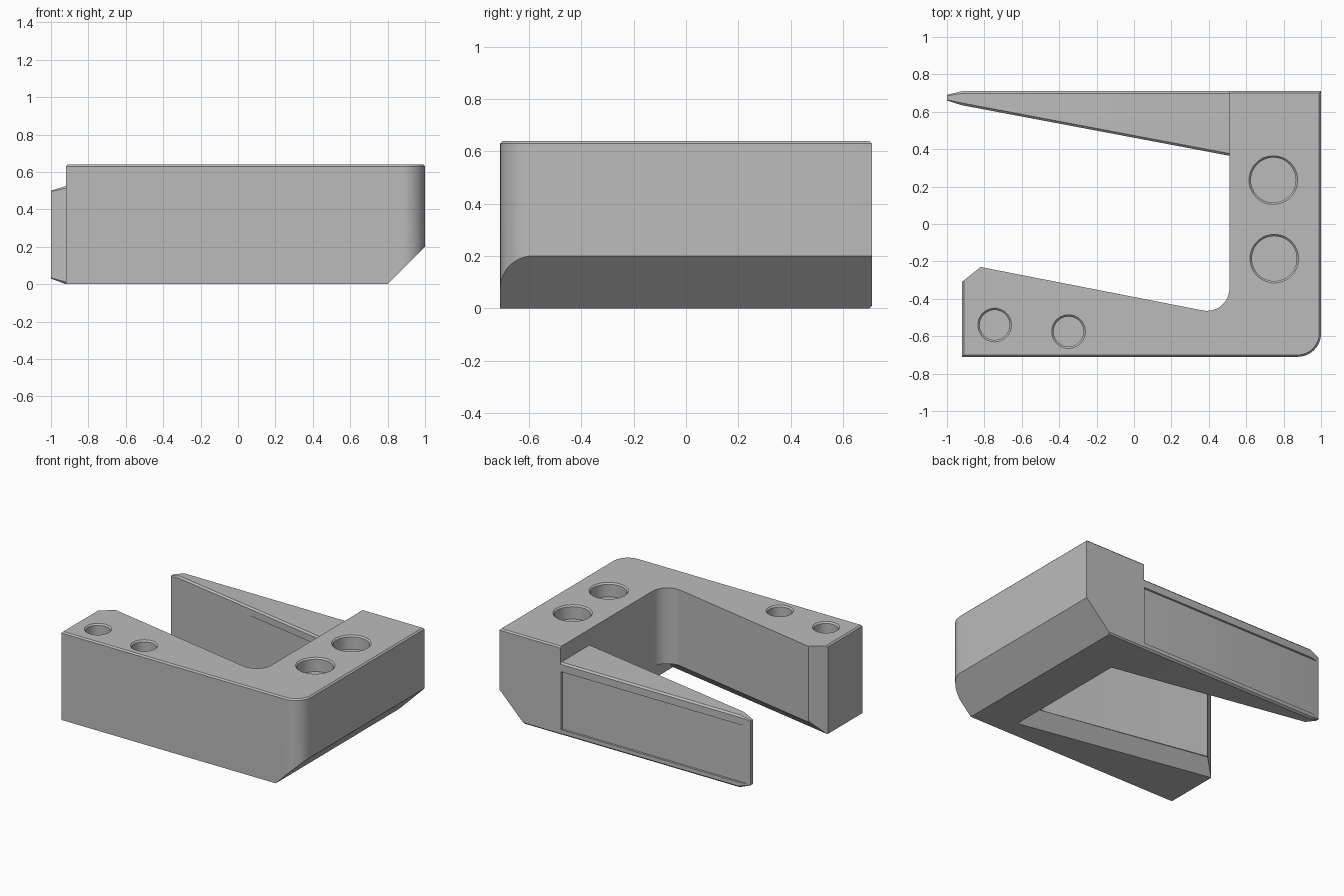
import bpy, bmesh, math
from mathutils import Vector

if "Cube" in bpy.data.objects:
    bpy.data.objects.remove(bpy.data.objects["Cube"], do_unlink=True)

grey = bpy.data.materials.new("plain grey")
grey.use_nodes = True
grey.diffuse_color = (0.5, 0.5, 0.5, 1)
grey.node_tree.nodes["Principled BSDF"].inputs["Base Color"].default_value = (0.5, 0.5, 0.5, 1)

TOP = 0.64
BACK = 0.71


def loft(name, rings, edit=None):
    """Skin equal-length rings of points and cap both ends."""
    bm = bmesh.new()
    loops = [[bm.verts.new(p) for p in ring] for ring in rings]
    n = len(loops[0])
    for a, b in zip(loops, loops[1:]):
        for i in range(n):
            bm.faces.new((a[i], a[(i + 1) % n], b[(i + 1) % n], b[i]))
    bm.faces.new(loops[0])
    bm.faces.new(loops[-1])
    bmesh.ops.recalc_face_normals(bm, faces=bm.faces[:])
    if edit:
        edit(bm)
    mesh = bpy.data.meshes.new(name)
    bm.to_mesh(mesh)
    bm.free()
    mesh.materials.append(grey)
    obj = bpy.data.objects.new(name, mesh)
    bpy.context.collection.objects.link(obj)
    return obj


def prism(name, points, along, edit=None):
    """Extrude a flat polygon along a vector."""
    pts = [Vector(p) for p in points]
    return loft(name, [pts, [p + Vector(along) for p in pts]], edit)


def activate(obj):
    bpy.ops.object.select_all(action='DESELECT')
    obj.select_set(True)
    bpy.context.view_layer.objects.active = obj


def cut(obj, cutter):
    cutter.hide_render = True
    mod = obj.modifiers.new("cut", 'BOOLEAN')
    mod.operation = 'DIFFERENCE'
    mod.solver = 'EXACT'
    mod.object = cutter
    activate(obj)
    bpy.ops.object.modifier_apply(modifier=mod.name)
    bpy.data.objects.remove(cutter, do_unlink=True)


def fillet(before, corner, after, radius, steps=12):
    """Round one corner of a flat outline."""
    c = Vector(corner)
    u, v = (Vector(before) - c).normalized(), (Vector(after) - c).normalized()
    half = u.angle(v) / 2
    centre = c + (u + v).normalized() * radius / math.sin(half)
    start = c + u * radius / math.tan(half) - centre
    end = c + v * radius / math.tan(half) - centre
    sweep = start.angle(end)
    return [centre + (start * math.sin(sweep * (1 - i / steps))
                      + end * math.sin(sweep * i / steps)) / math.sin(sweep)
            for i in range(steps + 1)]


# Hooked main body: front arm and side bar, with softened outer top edges
def soften_outer_edges(bm):
    picked = []
    for e in bm.edges:
        a, b = (v.co for v in e.verts)
        m = (a + b) / 2
        if abs(a.z - b.z) > 0.01:
            continue
        outer = m.y < -0.57 or m.x > 0.9 or m.x < -0.915 or m.y > 0.7
        if (m.z > 0.5 and outer) or (m.z < 0.1 and m.y > 0.7):
            picked.append(e)
    bmesh.ops.bevel(bm, geom=picked, offset=0.01, segments=1, affect='EDGES')


front_left, front_right = (-0.92, -BACK), (1, -BACK)
back_right, back_inner = (1, BACK), (0.51, BACK)
inner, tip = (0.51, -0.49), (-0.82, -0.23)
outline = [front_left, *fillet(front_left, front_right, back_right, 0.125),
           back_right, back_inner, *fillet(back_inner, inner, tip, 0.12),
           tip, (-0.92, -0.31)]
body = prism("main_body", [(x, y, 0) for x, y in outline], (0, 0, TOP), soften_outer_edges)

# Sloped underside of the side bar
cut(body, prism("bar_slope_cutter", [(0.7, -1, -0.1), (1.1, -1, 0.3), (1.1, -1, -0.1)], (0, 2, 0)))

# Broad chamfer under the inner edge of the front arm
cut(body, prism("arm_chamfer_cutter",
                [(0.51, -0.68, -0.1), (0.51, -0.49, 0.09), (0.51, -0.2, 0.09), (0.51, -0.2, -0.1)],
                (-1.6, 0.305, 0)))


# Blind round holes with a small countersink
for x, y, r, depth in [(0.745, 0.235, 0.12, 0.1), (0.75, -0.185, 0.12, 0.1),
                       (-0.745, -0.54, 0.08, 0.08), (-0.35, -0.575, 0.08, 0.08)]:
    levels = [(r, TOP - depth), (r, TOP - 0.01), (r + 0.03, TOP + 0.02)]
    rings = [[(x + rad * math.cos(t * math.tau / 48), y + rad * math.sin(t * math.tau / 48), z)
              for t in range(48)] for rad, z in levels]
    cut(body, loft("hole_cutter", rings))


# Tapered back arm with chamfered long edges and a narrowed tip
def section(x, y0, y1, z0, z1, c):
    return [(x, y0 + c, z0), (x, y1 - c, z0), (x, y1, z0 + c), (x, y1, z1 - c),
            (x, y1 - c, z1), (x, y0 + c, z1), (x, y0, z1 - c), (x, y0, z0 + c)]


arm = loft("tapered_back_arm", [section(0.51, 0.365, BACK, 0, 0.525, 0.012),
                                section(-0.92, 0.635, BACK, 0, 0.525, 0.012),
                                section(-1, 0.66, 0.69, 0.03, 0.5, 0.004)])

# Shallow recesses on both sides of the back arm
cut(arm, prism("outer_recess_cutter",
               [(0.505, 0.695, 0.04), (-1.1, 0.695, 0.04), (-1.1, 0.8, 0.04), (0.505, 0.8, 0.04)],
               (0, 0, 0.42)))
cut(arm, prism("inner_recess_cutter",
               [(0.505, 0.386, 0.04), (-0.6, 0.5746, 0.04), (-0.6, 0.5, 0.04), (0.505, 0.3, 0.04)],
               (0, 0, 0.425)))

for part in (body, arm):
    activate(part)
    bpy.ops.object.shade_smooth_by_angle(angle=math.radians(25))
